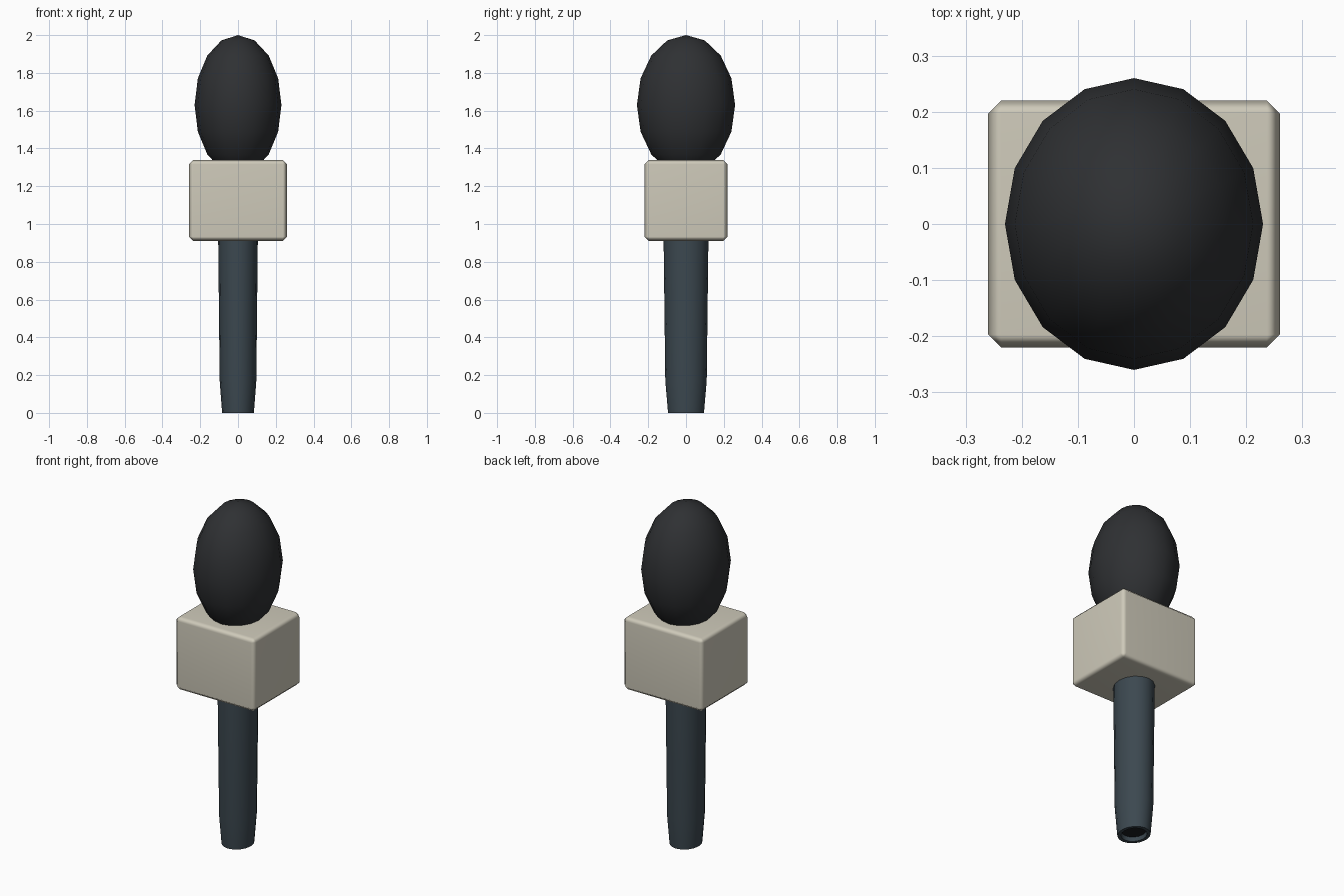
import bpy, bmesh
from math import cos, sin, pi, radians

if "Cube" in bpy.data.objects:
    bpy.data.objects.remove(bpy.data.objects["Cube"])

DEPTH = 0.26 / 0.23  # the round parts are slightly deeper than wide


def material(name, rgb):
    m = bpy.data.materials.new(name)
    m.diffuse_color = (*rgb, 1)
    m.use_nodes = True
    m.node_tree.nodes["Principled BSDF"].inputs["Base Color"].default_value = m.diffuse_color
    return m


def finish(obj, name, mat, angle):
    obj.name = name
    obj.data.materials.append(mat)
    bpy.ops.object.select_all(action='DESELECT')
    obj.select_set(True)
    bpy.context.view_layer.objects.active = obj
    bpy.ops.object.shade_smooth_by_angle(angle=radians(angle))


def lathe(name, profile, mat, n=16, angle=40):
    """Closed elliptical solid from (radius, z) rings, first and last capped."""
    bm = bmesh.new()
    rings = [[bm.verts.new((r * cos(2 * pi * i / n), r * DEPTH * sin(2 * pi * i / n), z))
              for i in range(n)] for r, z in profile]
    for a, b in zip(rings, rings[1:]):
        for i in range(n):
            j = (i + 1) % n
            bm.faces.new((a[i], a[j], b[j], b[i]))
    bm.faces.new(rings[0][::-1])
    bm.faces.new(rings[-1])
    bmesh.ops.recalc_face_normals(bm, faces=bm.faces)
    me = bpy.data.meshes.new(name)
    bm.to_mesh(me)
    bm.free()
    obj = bpy.data.objects.new(name, me)
    bpy.context.collection.objects.link(obj)
    finish(obj, name, mat, angle)


foam = material("foam", (0.028, 0.03, 0.033))
cream = material("cream_plastic", (0.62, 0.59, 0.49))
slate = material("slate_metal", (0.045, 0.065, 0.08))
dark = material("socket_dark", (0.01, 0.012, 0.015))

# Foam windscreen
bpy.ops.mesh.primitive_uv_sphere_add(segments=16, ring_count=8, radius=1, location=(0, 0, 1.63))
ball = bpy.context.object
ball.scale = (0.23, 0.26, 0.37)
bpy.ops.object.transform_apply(location=False, rotation=False, scale=True)
finish(ball, "foam_windscreen", foam, 60)

# Chamfered block around the neck
bpy.ops.mesh.primitive_cube_add(size=1, location=(0, 0, 1.125))
block = bpy.context.object
block.scale = (0.52, 0.44, 0.43)
bpy.ops.object.transform_apply(location=False, rotation=False, scale=True)
bm = bmesh.new()
bm.from_mesh(block.data)
bmesh.ops.bevel(bm, geom=bm.edges[:], offset=0.023, segments=1, affect='EDGES')
bm.to_mesh(block.data)
bm.free()
finish(block, "flag_block", cream, 60)
normals = block.modifiers.new("weighted", 'WEIGHTED_NORMAL')
normals.keep_sharp = True

# Tapered handle with a recessed cable socket underneath
lathe("handle", [(0.064, 0.03), (0.066, 0.0), (0.084, 0.0), (0.097, 0.17), (0.105, 0.93)], slate)
lathe("socket_floor", [(0.062, 0.024), (0.062, 0.032)], dark)
